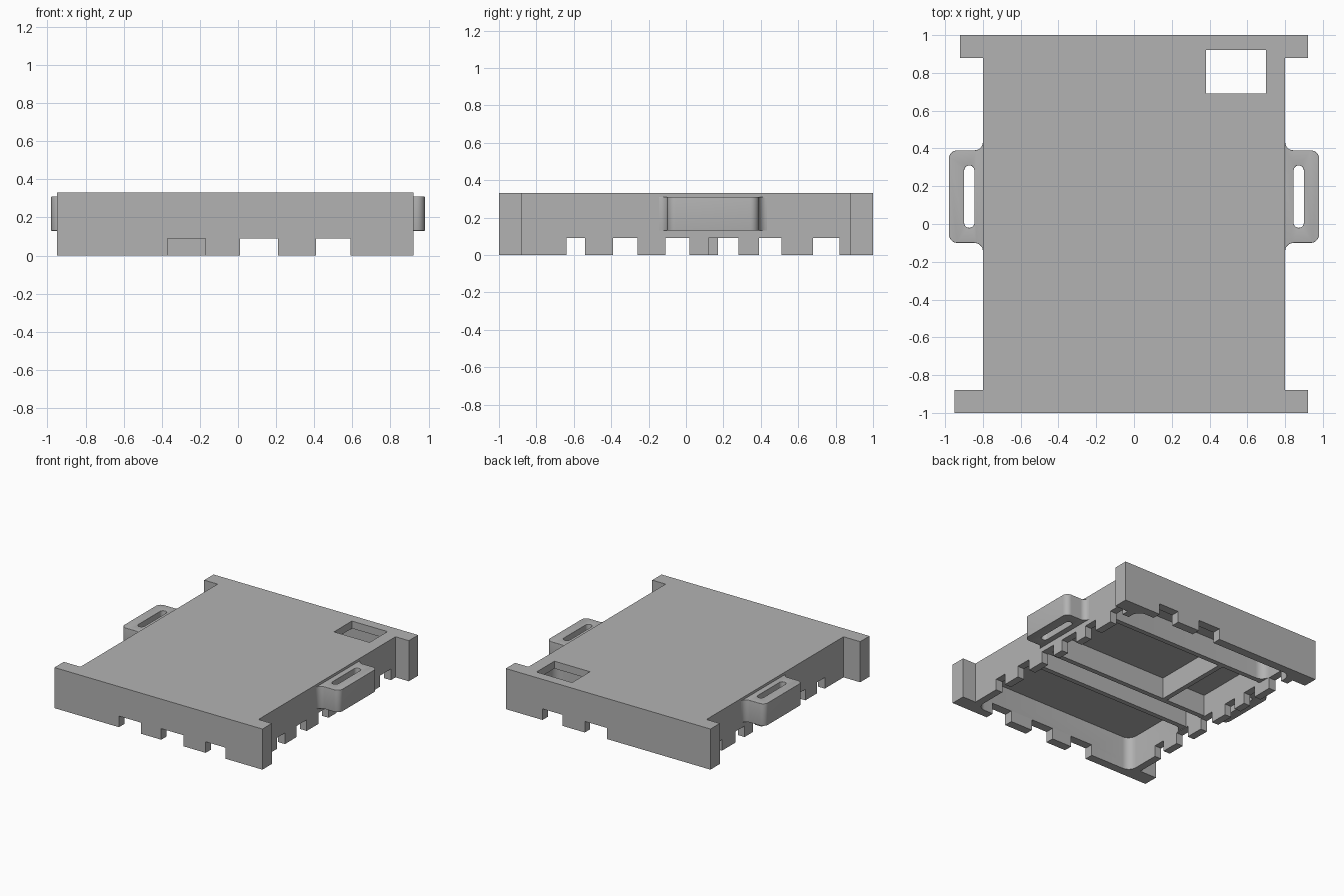
import bpy
import bmesh
from math import cos, sin, radians

default = bpy.data.objects.get("Cube")
if default:
    bpy.data.objects.remove(default, do_unlink=True)

grey = bpy.data.materials.new("plain_grey")
grey.use_nodes = True
colour = (0.45, 0.45, 0.45, 1)
grey.diffuse_color = colour
grey.node_tree.nodes["Principled BSDF"].inputs["Base Color"].default_value = colour


def prism(name, outline, z0, z1):
    """Extrude a flat outline from z0 to z1."""
    bm = bmesh.new()
    base = bm.faces.new([bm.verts.new((x, y, z0)) for x, y in outline])
    top = bmesh.ops.extrude_face_region(bm, geom=[base])["geom"]
    for v in top:
        if isinstance(v, bmesh.types.BMVert):
            v.co.z = z1
    bmesh.ops.recalc_face_normals(bm, faces=bm.faces)
    mesh = bpy.data.meshes.new(name)
    bm.to_mesh(mesh)
    bm.free()
    mesh.materials.append(grey)
    obj = bpy.data.objects.new(name, mesh)
    bpy.context.collection.objects.link(obj)
    return obj


def arc(cx, cy, r, start, end, steps=8):
    return [(cx + r * cos(radians(start + (end - start) * i / steps)),
             cy + r * sin(radians(start + (end - start) * i / steps)))
            for i in range(steps + 1)]


def rect(x0, x1, y0, y1, r=0.0):
    """Rectangle outline, with rounded corners if r is given."""
    if not r:
        return [(x0, y0), (x1, y0), (x1, y1), (x0, y1)]
    return (arc(x1 - r, y1 - r, r, 0, 90) + arc(x0 + r, y1 - r, r, 90, 180)
            + arc(x0 + r, y0 + r, r, 180, 270) + arc(x1 - r, y0 + r, r, 270, 360))


def apply(obj, modifier):
    bpy.context.view_layer.objects.active = obj
    bpy.ops.object.modifier_apply(modifier=modifier.name)


def cut(obj, outline, z0, z1):
    cutter = prism("cutter", outline, z0, z1)
    mod = obj.modifiers.new("cut", 'BOOLEAN')
    mod.operation = 'DIFFERENCE'
    mod.solver = 'EXACT'
    mod.object = cutter
    apply(obj, mod)
    bpy.data.objects.remove(cutter, do_unlink=True)


def smooth(obj):
    bpy.ops.object.select_all(action='DESELECT')
    obj.select_set(True)
    bpy.context.view_layer.objects.active = obj
    bpy.ops.object.shade_smooth_by_angle(angle=radians(35))


TOP, CEILING, RIB = 0.33, 0.27, 0.095
W, IN_X, IN_Y = 0.80, 0.74, 0.93

# Slab with a lip at each end
body = prism("tray_body", [
    (-0.95, -1), (0.92, -1), (0.92, -0.88), (W, -0.88), (W, 0.88), (0.92, 0.88),
    (0.92, 1), (-0.92, 1), (-0.92, 0.88), (-W, 0.88), (-W, -0.88), (-0.95, -0.88)], 0, TOP)

# Hollow underside; the material left between pockets forms the ribs
cut(body, rect(-IN_X, IN_X, -IN_Y, IN_Y, 0.07), -0.1, RIB)
pockets = [
    (-IN_X, IN_X, -IN_Y, -0.32, 0.07),
    (-IN_X, IN_X, -0.28, -0.11, 0),
    (-0.34, IN_X, -0.07, 0.57, 0),
    (-IN_X, -0.38, -0.07, 0.57, 0),
    (-IN_X, IN_X, 0.61, IN_Y, 0.07),
]
for x0, x1, y0, y1, r in pockets:
    cut(body, rect(x0, x1, y0, y1, r), 0.05, CEILING)

# Window through the top
cut(body, rect(0.38, 0.70, 0.69, 0.92), 0.2, 0.5)

# Notches along the lower edge of the end walls
for x0, x1 in [(0.01, 0.21), (0.41, 0.59)]:
    cut(body, rect(x0, x1, -1.1, -0.9), -0.1, 0.09)
    cut(body, rect(x0, x1, 0.9, 1.1), -0.1, 0.09)
cut(body, rect(-0.37, -0.17, -1.1, -0.9), -0.1, 0.09)

# Notches along the lower edge of the side walls
for y0, y1 in [(-0.64, -0.54), (-0.39, -0.26), (-0.11, 0.02),
               (0.12, 0.28), (0.39, 0.51), (0.68, 0.82)]:
    cut(body, rect(0.7, 0.85, y0, y1), -0.1, 0.09)
    left_y0 = 0.17 if y0 == 0.12 else y0
    cut(body, rect(-0.85, -0.7, left_y0, y1), -0.1, 0.09)
smooth(body)

# Side handles: flared root, rounded grip and a slot
Y0, Y1, END, R, FLARE = -0.10, 0.39, 0.98, 0.045, 0.045
half = (arc(W + FLARE, Y0 - FLARE, FLARE, 180, 90)
        + arc(END - R, Y0 + R, R, 270, 360)
        + arc(END - R, Y1 - R, R, 0, 90)
        + arc(W + FLARE, Y1 + FLARE, FLARE, 270, 180))
grip = [(0.76, Y0 - FLARE)] + half + [(0.76, Y1 + FLARE)]
for name, side in (("handle_left", 1), ("handle_right", -1)):
    handle = prism(name, [(side * x, y) for x, y in grip], 0.13, 0.31)
    slot = rect(0.845, 0.899, -0.02, 0.31, 0.0269)
    cut(handle, [(side * x, y) for x, y in slot], 0, 0.5)
    bevel = handle.modifiers.new("soft_edges", 'BEVEL')
    bevel.width = 0.02
    bevel.segments = 4
    bevel.limit_method = 'ANGLE'
    bevel.angle_limit = radians(50)
    apply(handle, bevel)
    smooth(handle)
